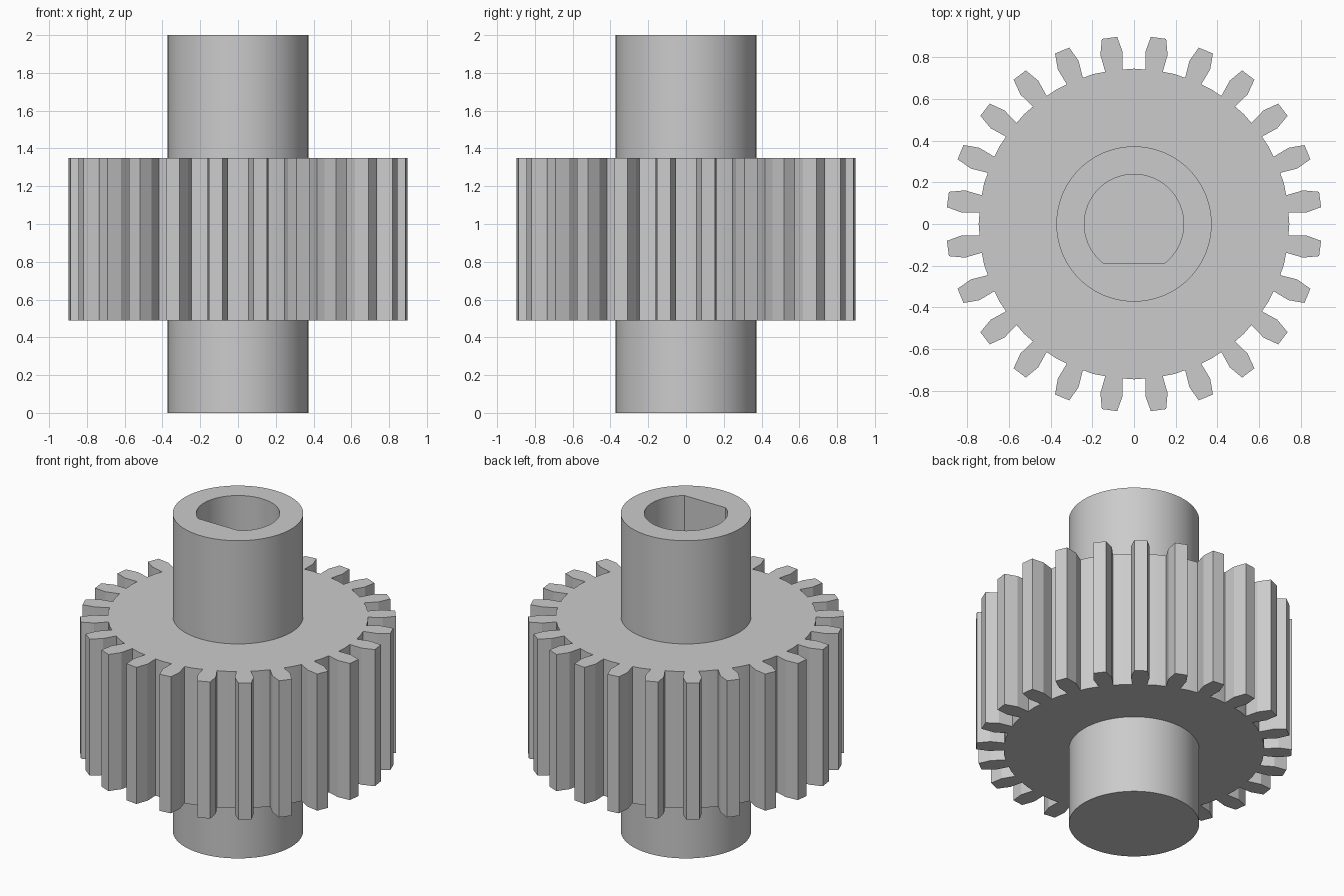
import bpy, bmesh
from math import sin, cos, radians, asin, pi

if "Cube" in bpy.data.objects:
    bpy.data.objects.remove(bpy.data.objects["Cube"])

TEETH = 24
PITCH = 360 / TEETH


def prism(name, pts, z0, z1):
    """Extrude a closed 2D outline from z0 to z1."""
    bm = bmesh.new()
    face = bm.faces.new([bm.verts.new((x, y, z0)) for x, y in pts])
    top = bmesh.ops.extrude_face_region(bm, geom=[face])
    verts = [v for v in top["geom"] if isinstance(v, bmesh.types.BMVert)]
    bmesh.ops.translate(bm, verts=verts, vec=(0, 0, z1 - z0))
    bmesh.ops.recalc_face_normals(bm, faces=bm.faces)
    mesh = bpy.data.meshes.new(name)
    bm.to_mesh(mesh)
    bm.free()
    ob = bpy.data.objects.new(name, mesh)
    bpy.context.collection.objects.link(ob)
    return ob


def polar(r, deg):
    return r * cos(radians(deg)), r * sin(radians(deg))


def combine(target, other, operation):
    """Apply a boolean and remove the helper."""
    mod = target.modifiers.new("combine", "BOOLEAN")
    mod.operation, mod.solver, mod.object = operation, "EXACT", other
    bpy.context.view_layer.objects.active = target
    bpy.ops.object.modifier_apply(modifier=mod.name)
    bpy.data.objects.remove(other)


# Toothed wheel: narrow root, bulged flank, tapered tip
tooth = [(0.742, -3.2), (0.825, -3.75), (0.9, -2.35),
         (0.9, 2.35), (0.825, 3.75), (0.742, 3.2), (0.744, PITCH / 2)]
outline = [polar(r, (i + 0.5) * PITCH + a) for i in range(TEETH) for r, a in tooth]
gear = prism("gear_with_shaft", outline, 0.49, 1.35)

# Round shaft running through the wheel
shaft = prism("shaft", [polar(0.372, i * 360 / 96) for i in range(96)], 0, 2)
combine(gear, shaft, "UNION")

# Blind D-shaped bore, flat side towards the front
R, FLAT = 0.238, 0.19
start = -asin(FLAT / R)
sweep = pi - 2 * start
bore_pts = [(R * cos(start + sweep * i / 64), R * sin(start + sweep * i / 64))
            for i in range(65)]
bore = prism("bore_cutter", bore_pts, 1.0, 2.2)
bore.hide_render = True
combine(gear, bore, "DIFFERENCE")

# Smooth round walls, crisp teeth and rims
bpy.ops.object.select_all(action="DESELECT")
gear.select_set(True)
bpy.context.view_layer.objects.active = gear
bpy.ops.object.shade_smooth_by_angle(angle=radians(15))
